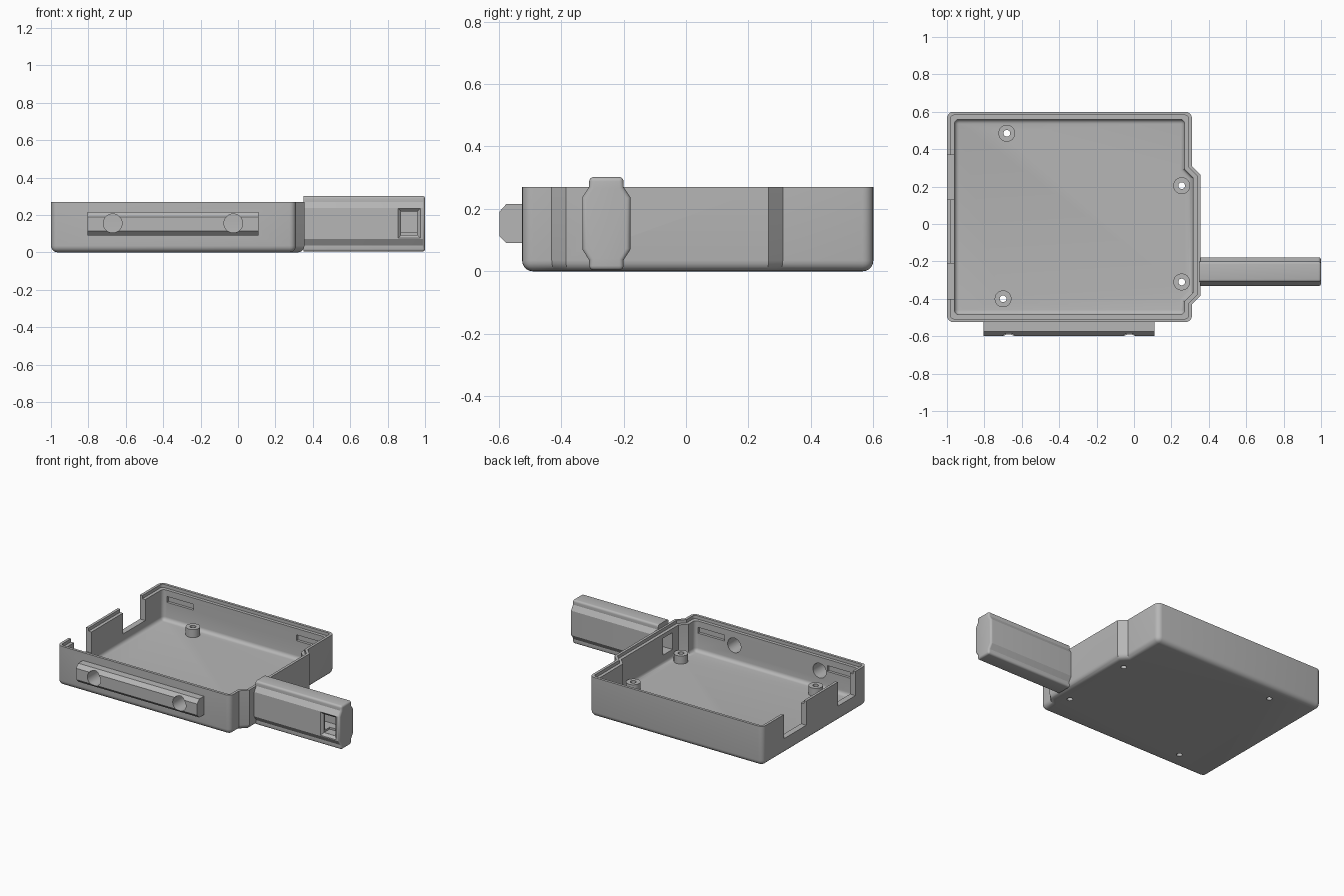
import bpy, bmesh, math
from mathutils import Vector

default = bpy.data.objects.get("Cube")
if default:
    bpy.data.objects.remove(default, do_unlink=True)

grey = bpy.data.materials.new("plain grey")
grey.use_nodes = True
grey.diffuse_color = (0.47, 0.47, 0.47, 1)
grey.node_tree.nodes["Principled BSDF"].inputs["Base Color"].default_value = grey.diffuse_color


def prism(name, profile, axis, lo, hi, radius=0, pick=None, segments=5):
    """Extrude a closed profile along an axis, rounding the picked edges."""
    place = {"x": lambda a, b, h: (h, a, b),
             "y": lambda a, b, h: (a, h, b),
             "z": lambda a, b, h: (a, b, h)}[axis]
    bm = bmesh.new()
    rings = [[bm.verts.new(place(a, b, h)) for a, b in profile] for h in (lo, hi)]
    for ring in rings:
        bm.faces.new(ring)
    for i in range(len(profile)):
        bm.faces.new((rings[0][i - 1], rings[0][i], rings[1][i], rings[1][i - 1]))
    bmesh.ops.recalc_face_normals(bm, faces=bm.faces)
    if radius:
        bmesh.ops.bevel(bm, geom=[e for e in bm.edges if pick(e)], offset=radius,
                        segments=segments, profile=0.5, affect="EDGES")
    mesh = bpy.data.meshes.new(name)
    bm.to_mesh(mesh)
    bm.free()
    mesh.materials.append(grey)
    obj = bpy.data.objects.new(name, mesh)
    bpy.context.collection.objects.link(obj)
    return obj


def box(name, x, y, z):
    return prism(name, rect(x, y), "z", *z)


def rect(a, b):
    return [(a[0], b[0]), (a[1], b[0]), (a[1], b[1]), (a[0], b[1])]


def circle(cx, cy, r, n=32):
    return [(cx + r * math.cos(math.tau * i / n), cy + r * math.sin(math.tau * i / n))
            for i in range(n)]


def inset(points, d):
    """Move every side of a counter-clockwise outline inward by d."""
    result = []
    for i, p in enumerate(points):
        p = Vector(p)
        before = (p - Vector(points[i - 1])).normalized()
        after = (Vector(points[(i + 1) % len(points)]) - p).normalized()
        n1, n2 = Vector((before.y, -before.x)), Vector((after.y, -after.x))
        result.append(tuple(p - (n1 + n2) * d / (1 + n1.dot(n2))))
    return result


def cut(cutter, *targets):
    """Subtract a cutter from the targets, then discard it."""
    cutter.hide_render = True
    for obj in targets:
        mod = obj.modifiers.new("cut", "BOOLEAN")
        mod.operation, mod.solver, mod.object = "DIFFERENCE", "EXACT", cutter
        bpy.context.view_layer.objects.active = obj
        bpy.ops.object.modifier_apply(modifier=mod.name)
    bpy.data.objects.remove(cutter, do_unlink=True)


def square(e):
    return e.calc_face_angle() > math.radians(80)


def upright(e):
    return square(e) and abs(e.verts[0].co.z - e.verts[1].co.z) > 0.01


def tub_edges(floor):
    return lambda e: square(e) and min(v.co.z for v in e.verts) < floor + 0.001


# Open tray with a shallow bump on its left side
outline = [(-1, -0.525), (0.31, -0.525), (0.31, -0.43), (0.355, -0.385),
           (0.355, 0.265), (0.31, 0.31), (0.31, 0.6), (-1, 0.6)]
tray = prism("tray", outline, "z", 0, 0.27, 0.035, tub_edges(0))
cut(prism("hollow", inset(outline, 0.04), "z", 0.04, 0.35, 0.025, tub_edges(0.04)), tray)
cut(prism("rim_step", inset(outline, 0.018), "z", 0.248, 0.35, 0.02, upright), tray)

# Connector notches in the right wall
for y in ((-0.4, -0.21), (0.13, 0.37)):
    cut(box("notch", (-1.1, -0.93), y, (0.105, 0.4)), tray)

# Snap slots inside the front and back walls
for x in ((-0.93, -0.73), (0.05, 0.25)):
    for y in ((-0.503, -0.46), (0.53, 0.578)):
        cut(box("snap_slot", x, y, (0.165, 0.205)), tray)

# Screw posts with holes through the floor
posts = []
for x, y in ((-0.68, 0.485), (0.255, 0.205), (0.255, -0.31), (-0.7, -0.4)):
    post = prism("screw_post", circle(x, y, 0.045), "z", 0.03, 0.095)
    cut(prism("screw_hole", circle(x, y, 0.018), "z", -0.1, 0.2), tray, post)
    posts.append(post)

# Front rail with chamfered edges and two round holes
rail = prism("front_rail", [(-0.51, 0.09), (-0.575, 0.09), (-0.598, 0.113), (-0.598, 0.19),
                            (-0.575, 0.216), (-0.51, 0.216)], "x", -0.805, 0.11)
for x in (-0.67, -0.025):
    cut(prism("rail_hole", circle(x, 0.155, 0.05), "y", -0.7, -0.44), tray, rail)

# Side arm, mirrored about its middle plane
mid = -0.255
half = [(0.055, 0.004), (0.055, 0.036), (0.077, 0.07), (0.077, 0.237), (0.055, 0.27), (0.055, 0.302)]
arm_profile = [(mid + w, z) for w, z in half] + [(mid - w, z) for w, z in reversed(half)]


def arm_edges(e):
    return square(e) and max(v.co.x for v in e.verts) > 0.99


arm = prism("side_arm", arm_profile, "x", 0.35, 1, 0.014, arm_edges, 4)

# Cable channel from the tray through the arm
cut(box("channel", (0.25, 0.965), (mid - 0.05, mid + 0.055), (0.105, 0.22)), tray, arm)

# Window near the arm's tip with a sloped frame
window = prism("window", rect((0.872, 0.958), (0.092, 0.218)), "y", -0.36, mid)
cut(window, arm)
frame = prism("frame", rect((0.855, 0.975), (0.075, 0.235)), "y", -0.36, -0.316)
for v in frame.data.vertices:
    if v.co.y > -0.33:
        v.co.x = 0.915 + (v.co.x - 0.915) * 0.72
        v.co.z = 0.155 + (v.co.z - 0.155) * 0.79
    else:
        v.co.y = -0.3325
cut(frame, arm)

# Smooth the rounded faces and keep hard edges crisp
bpy.ops.object.select_all(action="DESELECT")
for obj in (tray, rail, arm, *posts):
    obj.select_set(True)
bpy.context.view_layer.objects.active = tray
bpy.ops.object.shade_smooth_by_angle(angle=math.radians(30))
